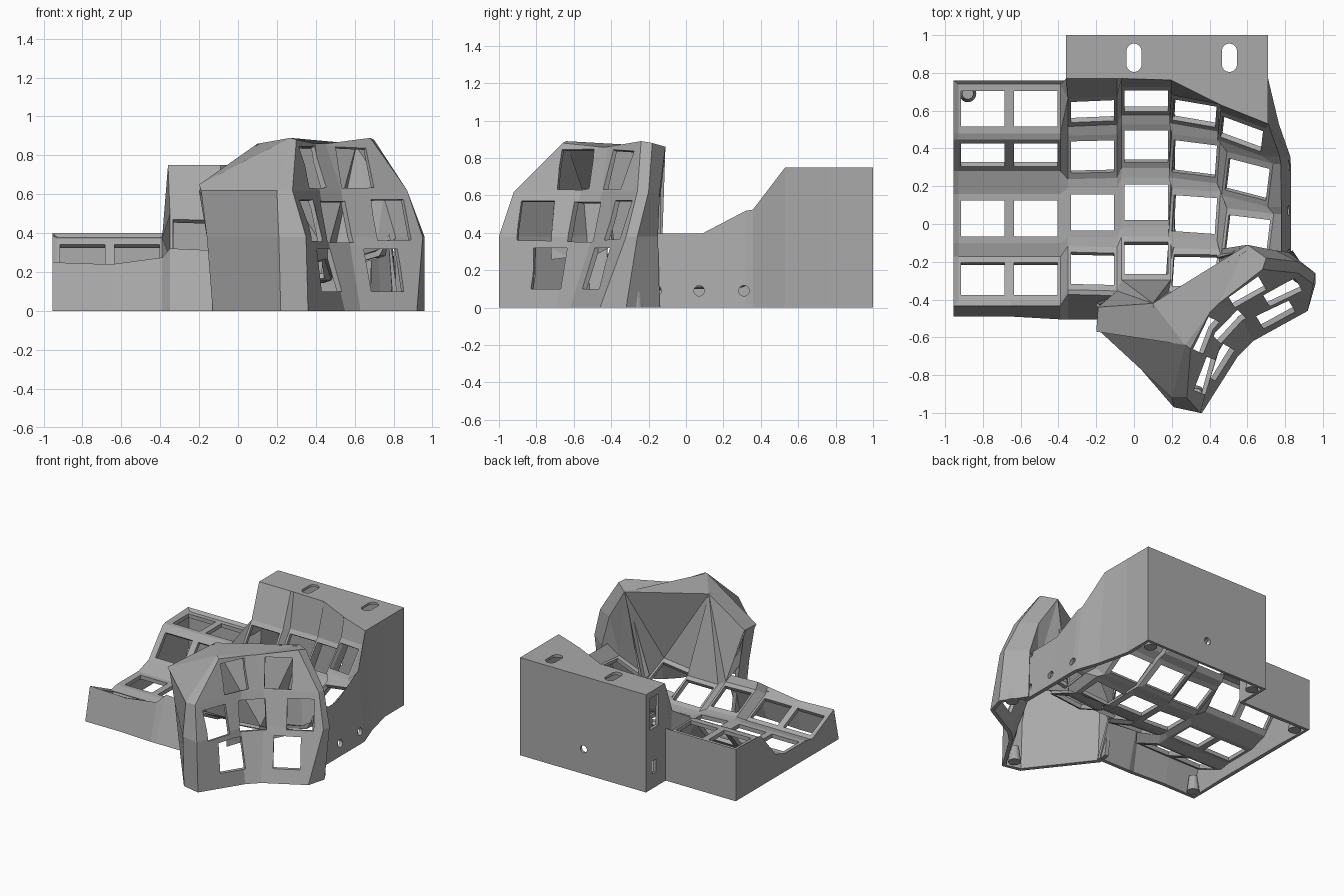
import bpy, bmesh
from math import radians, sin, cos
from mathutils import Matrix, Vector

if "Cube" in bpy.data.objects:
    bpy.data.objects.remove(bpy.data.objects["Cube"])

grey = bpy.data.materials.new("Plain grey")
grey.use_nodes = True
grey.diffuse_color = (0.4, 0.4, 0.4, 1)
grey.node_tree.nodes["Principled BSDF"].inputs["Base Color"].default_value = grey.diffuse_color


def finish(name, bm):
    mesh = bpy.data.meshes.new(name)
    bm.to_mesh(mesh)
    bm.free()
    mesh.materials.append(grey)
    ob = bpy.data.objects.new(name, mesh)
    bpy.context.collection.objects.link(ob)
    return ob


def apply_all(ob):
    bpy.context.view_layer.objects.active = ob
    for m in list(ob.modifiers):
        bpy.ops.object.modifier_apply(modifier=m.name)


def thicken(ob, t):
    m = ob.modifiers.new("Shell", "SOLIDIFY")
    m.thickness = t
    m.offset = -1
    apply_all(ob)
    for v in ob.data.vertices:
        v.co.z = max(0, v.co.z)


def cut(ob, bm):
    cutter = finish("cutter", bm)
    cutter.hide_render = True
    m = ob.modifiers.new("Cut", "BOOLEAN")
    m.operation = "DIFFERENCE"
    m.solver = "EXACT"
    m.object = cutter
    apply_all(ob)
    bpy.data.objects.remove(cutter)


def add_box(bm, center, size, rot=Matrix()):
    bmesh.ops.create_cube(bm, size=1, matrix=Matrix.Translation(center) @ rot @ Matrix.Diagonal((*size, 1)))


def add_rod(bm, center, r, depth, axis="Z", r2=None):
    rot = {"X": Matrix.Rotation(radians(90), 4, "Y"), "Y": Matrix.Rotation(radians(90), 4, "X"), "Z": Matrix()}[axis]
    bmesh.ops.create_cone(bm, cap_ends=True, segments=20, radius1=r, radius2=r if r2 is None else r2,
                          depth=depth, matrix=Matrix.Translation(center) @ rot)


def add_slot(bm, x, y, z):
    # Rounded slot as one closed prism
    pts = []
    for i in range(24):
        a = radians(i * 15 + 7.5)
        pts.append((x + 0.04 * cos(a), y + 0.04 * sin(a) + (0.035 if sin(a) > 0 else -0.035)))
    low, high = [[bm.verts.new((*p, z + h)) for p in pts] for h in (-0.1, 0.1)]
    bm.faces.new(low[::-1])
    bm.faces.new(high)
    for i in range(24):
        j = (i + 1) % 24
        bm.faces.new((low[i], low[j], high[j], high[i]))


# Key deck: a curved grid of square frames, rows counted from the back
bm = bmesh.new()
COL_X = (-0.80, -0.52, -0.22, 0.065, 0.32, 0.60)
COL_Y = (0, 0, 0.06, 0.115, 0.05, -0.06)
COL_Z = (0, 0, 0.14, 0.13, 0.16, 0.27)
ROLL = (0, 0, -3, 0, 7, 16)
YAW = (0, 0, 0, 0, -4, -7)
FLAT_ROWS = ((0.61, 0.38, 0), (0.365, 0.27, 50), (0.03, 0.13, 0), (-0.29, 0.17, -25))
RADIUS = 0.70
CORNERS = ((-1, 1), (1, 1), (1, -1), (-1, -1))
key = {}
for c in range(6):
    for r in range(4):
        if (c, r) == (5, 3):
            continue
        x = COL_X[c]
        if c < 2:
            y, z, tilt = FLAT_ROWS[r]
        else:
            deg = 25 * (2 - r)
            y = COL_Y[c] + RADIUS * sin(radians(deg))
            z = COL_Z[c] + RADIUS * (1 - cos(radians(deg)))
            tilt = deg * 1.1
        if (c, r) == (5, 0):
            x -= 0.03
        mat = (Matrix.Translation((x, y, z)) @ Matrix.Rotation(radians(YAW[c]), 4, "Z")
               @ Matrix.Rotation(radians(tilt), 4, "X") @ Matrix.Rotation(radians(-ROLL[c]), 4, "Y"))
        outer = [bm.verts.new(mat @ Vector((sx * 0.13, sy * 0.13, 0))) for sx, sy in CORNERS]
        inner = [bm.verts.new(mat @ Vector((sx * 0.115, sy * 0.095, 0))) for sx, sy in CORNERS]
        for i in range(4):
            j = (i + 1) % 4
            bm.faces.new((outer[i], inner[i], inner[j], outer[j]))
        key[c, r] = outer

# Webs between neighbouring frames
for (c, r), k in key.items():
    right, front, diag = key.get((c + 1, r)), key.get((c, r + 1)), key.get((c + 1, r + 1))
    if right:
        bm.faces.new((k[1], k[2], right[3], right[0]))
    if front:
        bm.faces.new((k[3], front[0], front[1], k[2]))
    if right and front and diag:
        bm.faces.new((k[2], front[1], diag[0], right[3]))
    elif right and front:
        bm.faces.new((k[2], front[1], right[3]))

# Deck edge that meets the thumb tower, from the right side to the left
seam = [key[c, r][i].co.copy() for c, r, i in
        ((5, 2, 2), (5, 2, 3), (4, 3, 1), (4, 3, 2), (4, 3, 3), (3, 3, 2), (3, 3, 3), (2, 3, 2))]

# Rim points around the deck, then walls to the floor
left = [key[0, r][i] for r in range(4) for i in (0, 3)]
front = [key[c, 3][i] for c in range(3) for i in (3, 2)]
side = [key[5, r][i] for r in range(3) for i in (1, 2)]
low_back = [key[c, 0][i] for c in (0, 1) for i in (0, 1)]
high_back = [key[c, 0][i] for c in range(2, 6) for i in (0, 1)]
rim = {}


def move_rim(verts, fn):
    for v in verts:
        p = rim.get(v, v.co.copy())
        fn(p)
        rim[v] = p


def set_left(p):
    p.x = -0.955
    p.z += 0.01


def set_front(p):
    p.y -= 0.025
    p.z += 0.05 if p.x > -0.4 else 0.015


def set_side(p):
    p.x = 0.78 - 0.15 * max(0, p.y - 0.3)
    p.z += 0.09


def set_low_back(p):
    p.y = 0.76
    p.z = 0.40


def set_high_back(p):
    p.y = max(0.53, 0.77 - 0.5 * max(0, p.x - 0.18))
    p.z = 0.75


move_rim(left, set_left)
move_rim(front, set_front)
move_rim(side, set_side)
move_rim(low_back, set_low_back)
move_rim(high_back, set_high_back)
rim[high_back[0]].x = rim[low_back[-1]].x = -0.36
rim[high_back[-1]].x = 0.71
rim[high_back[-1]].y = 0.53
top = {v: bm.verts.new(p) for v, p in rim.items()}
foot = {}
for v, p in rim.items():
    x = 0.83 - 0.35 * max(0, p.y - 0.35) if v in side else p.x
    y = -0.49 - 0.015 * (p.x > -0.4) if v in front else p.y
    foot[v] = bm.verts.new((x, y, 0))
for strip in (left, front, side, low_back, high_back):
    for a, b in zip(strip, strip[1:]):
        bm.faces.new((a, b, top[b], top[a]))
        if strip is not high_back:
            bm.faces.new((top[a], top[b], foot[b], foot[a]))

# Tall box behind the deck
la, ha, hb = low_back[-1], high_back[0], high_back[-1]
bl, br, mr, fl, fr, fm = [bm.verts.new((x, y, z)) for z in (0.75, 0)
                          for x, y in ((-0.36, 1), (0.71, 1), (0.71, 0.77))]
bm.faces.new((la, ha, top[ha], top[la]))
bm.faces.new([top[v] for v in high_back] + [mr, br, bl])
bm.faces.new((bl, br, fr, fl))
bm.faces.new((top[ha], bl, fl, foot[la], top[la]))
bm.faces.new((top[hb], foot[hb], fm, mr))
bm.faces.new((mr, fm, fr, br))
bm.verts.remove(foot[ha])
bmesh.ops.recalc_face_normals(bm, faces=bm.faces)
bm.normal_update()
sample = next(f for f in bm.faces if key[3, 2][0] in f.verts)
if sample.normal.z < 0:
    bmesh.ops.reverse_faces(bm, faces=bm.faces)
case = finish("key_deck_case", bm)
thicken(case, 0.03)

# Slots, screw holes and side ports
bm = bmesh.new()
for x in (0, 0.505):
    add_slot(bm, x, 0.88, 0.75)
for y in (-0.16, 0.07, 0.31):
    add_rod(bm, (0.82, y, 0.09), 0.028, 0.16, "X")
add_rod(bm, (0.17, 1, 0.19), 0.028, 0.16, "Y")
add_box(bm, (-0.36, 0.9, 0.58), (0.16, 0.1, 0.24))
add_box(bm, (-0.36, 0.9, 0.16), (0.16, 0.04, 0.1))
cut(case, bm)

# Thumb tower: each station runs from the foot to the roof
STATIONS = (
    ((-0.12, -0.42), (-0.16, -0.42), (-0.18, -0.43), (-0.19, -0.44, 0.65)),
    ((-0.13, -0.52), (-0.16, -0.54), (-0.19, -0.56), (-0.2, -0.57, 0.65)),
    ((0.22, -0.97), (0.21, -0.97), (0.2, -0.92), (0.27, -0.64, 0.89)),
    ((0.36, -1), (0.35, -1), (0.28, -0.92), (0.3, -0.66, 0.88)),
    ((0.55, -0.7), (0.46, -0.62), (0.42, -0.56), (0.4, -0.47, 0.86)),
    ((0.63, -0.62), (0.57, -0.5), (0.53, -0.45), (0.45, -0.42, 0.86)),
    ((0.92, -0.46), (0.95, -0.32), (0.87, -0.26), (0.68, -0.24, 0.89)),
    ((0.96, -0.32), (0.96, -0.26), (0.87, -0.2), (0.7, -0.18, 0.88)),
    ((0.84, -0.14), (0.82, -0.15), (0.75, -0.14), (0.6, -0.11, 0.86)),
)
bm = bmesh.new()
posts = []
for base, low, mid, roof in STATIONS:
    pts = ((*base, 0), (*low, 0.38), (*mid, 0.62), roof)
    posts.append([bm.verts.new(p) for p in pts])
for a, b in zip(posts, posts[1:]):
    for i in range(3):
        bm.faces.new((a[i], b[i], b[i + 1], a[i + 1]))
roof = [p[3] for p in posts] + [bm.verts.new((0.1, -0.42, 0.86))]
for loop in ((9, 0, 1, 2), (2, 3, 4), (2, 4, 5, 8, 9), (5, 6, 7, 8)):
    bm.faces.new([roof[i] for i in loop])
right_post, left_post = [[v.co.copy() for v in posts[i]] for i in (8, 0)]
peak = roof[9].co.copy()
thumb = finish("thumb_tower", bm)
thicken(thumb, 0.03)

# Recessed fan of faces joining the tower roof to the deck edge
bm = bmesh.new()
s = [bm.verts.new(p) for p in seam]
g = [bm.verts.new(p) for p in right_post[1:]]
a = [bm.verts.new(p) for p in left_post[1:]]
h = bm.verts.new(peak)
for i in range(7):
    bm.faces.new((s[i], s[i + 1], g[2] if i < 3 else h))
for tri in ((g[0], s[0], g[1]), (g[1], s[0], g[2]), (s[3], h, g[2]), (s[7], a[2], h),
            (s[7], a[1], a[2]), (s[7], a[0], a[1])):
    bm.faces.new(tri)
thicken(finish("thumb_back_web", bm), 0.025)

# Thumb key openings
bm = bmesh.new()
for x, y, z, nx, ny in ((0.36, -0.58, 0.73, 0.91, -0.42), (0.59, -0.35, 0.73, 0.5, -0.85),
                        (0.40, -0.81, 0.47, 0.93, -0.35), (0.51, -0.55, 0.46, 0.7, -0.7),
                        (0.79, -0.37, 0.47, 0.5, -0.85), (0.50, -0.76, 0.21, 0.87, -0.5),
                        (0.77, -0.51, 0.21, 0.5, -0.85)):
    n = Vector((nx, ny, (z - 0.2) * 0.8))
    add_box(bm, (x, y, z), (0.19, 0.22, 0.2), n.to_track_quat("Z", "Y").to_matrix().to_4x4())
cut(thumb, bm)

# Screw posts under the shell
bm = bmesh.new()
for x, y in ((-0.88, 0.69), (-0.89, -0.42), (-0.29, 0.93), (0.63, 0.93), (0.33, -0.9), (0.88, -0.27)):
    add_rod(bm, (x, y, 0.06), 0.045, 0.12, "Z", 0.03)
finish("screw_posts", bm)
